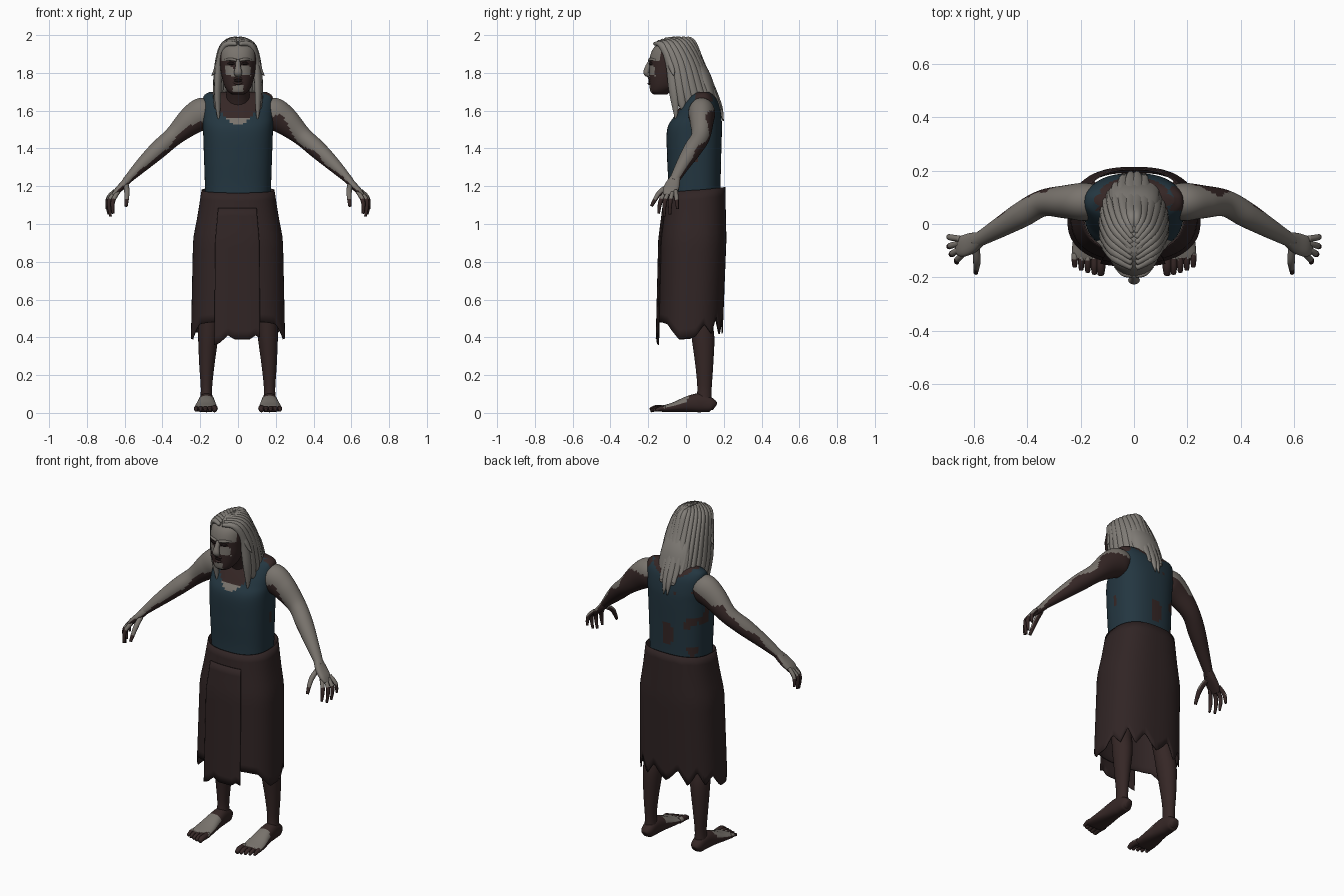
import bpy, bmesh, math
from mathutils import Vector, noise


def material(name, rgb):
    m = bpy.data.materials.new(name)
    m.diffuse_color = (*rgb, 1)
    return m


SKIN = material("grey skin", (0.19, 0.172, 0.152))
GRIME = material("dark brown grime", (0.036, 0.020, 0.019))
HAIR = material("grey hair", (0.22, 0.205, 0.185))
BLUE = material("dark blue cloth", (0.017, 0.037, 0.052))
CLOTH = material("dark brown cloth", (0.030, 0.018, 0.018))
DARK = material("near black", (0.010, 0.006, 0.006))


def spline(pts, k):
    """Catmull-Rom through tuples of any length."""
    p = [pts[0]] + list(pts) + [pts[-1]]
    out = []
    for i in range(1, len(p) - 2):
        for j in range(k):
            t = j / k
            out.append([0.5 * (2 * b + (c - a) * t + (2 * a - 5 * b + 4 * c - d) * t * t
                               + (3 * b - a - 3 * c + d) * t ** 3)
                        for a, b, c, d in zip(*p[i - 1:i + 3])])
    return out + [list(pts[-1])]


def finish(name, bm, mats, rule=None, thick=0):
    bmesh.ops.recalc_face_normals(bm, faces=bm.faces)
    bm.normal_update()
    for f in bm.faces:
        f.smooth = True
        if rule:
            f.material_index = rule(f.calc_center_median(), f.normal)
    me = bpy.data.meshes.new(name)
    bm.to_mesh(me)
    bm.free()
    ob = bpy.data.objects.new(name, me)
    bpy.context.collection.objects.link(ob)
    for m in mats:
        me.materials.append(m)
    if thick:
        s = ob.modifiers.new("thickness", "SOLIDIFY")
        s.thickness = thick
    return ob


def sgnpow(v, e):
    return math.copysign(abs(v) ** e, v)


def skin_rings(bm, rings, closed=True, caps=True):
    vs = [[bm.verts.new(p) for p in r] for r in rings]
    n = len(vs[0])
    for a, b in zip(vs, vs[1:]):
        for i in range(n if closed else n - 1):
            j = (i + 1) % n
            bm.faces.new((a[i], a[j], b[j], b[i]))
    if caps:
        bm.faces.new(vs[0])
        bm.faces.new(vs[-1])


def tube(name, pts, mats, rule=None, hint=(0, 1, 0), n=20, k=6, power=2.0):
    """Loft of oval sections: each point is x, y, z, half width along hint, other half width."""
    pts = spline(pts, k)
    rings = []
    for i, p in enumerate(pts):
        c = Vector(p[:3])
        t = (Vector(pts[min(i + 1, len(pts) - 1)][:3]) - Vector(pts[max(i - 1, 0)][:3])).normalized()
        a = Vector(hint)
        a = (a - t * a.dot(t)).normalized()
        b = t.cross(a)
        e = 2 / power
        rings.append([c + a * max(p[3], .002) * sgnpow(math.cos(w), e) + b * max(p[4], .002) * sgnpow(math.sin(w), e)
                      for w in (2 * math.pi * j / n for j in range(n))])
    bm = bmesh.new()
    skin_rings(bm, rings)
    return finish(name, bm, mats, rule)


def stack(name, rows, mats, rule=None, **kw):
    """Upright loft: rows of z, centre y, half width x, half depth y; sections stay level."""
    n, k, e = kw.get("n", 48), kw.get("k", 6), 2 / kw.get("power", 2.0)
    rings = []
    for z, cy, rx, ry in spline(rows, k):
        rings.append([(rx * sgnpow(math.cos(w), e), cy + ry * sgnpow(math.sin(w), e), z)
                      for w in (2 * math.pi * j / n for j in range(n))])
    bm = bmesh.new()
    skin_rings(bm, rings)
    return finish(name, bm, mats, rule)


# Torso wearing a sleeveless top: low neckline in front, stains behind
def torso_rule(c, n):
    x = abs(c.x)
    neck = c.z > 1.525 + 9 * x * x if c.y < 0.08 else c.z > 1.64 + 3 * x * x
    if neck and x < 0.125:
        return 1 if c.z < 1.56 and x < 0.08 else 2
    stain = noise.noise(c * 9 + Vector((3, 1, 0))) > 0.38 and c.y > 0.05
    return 2 if stain else 0


stack("torso_top", [(1.08, .045, .172, .14), (1.2, .045, .175, .138), (1.35, .043, .18, .143),
                    (1.5, .045, .185, .145), (1.57, .062, .187, .125), (1.64, .078, .187, .095),
                    (1.68, .085, .18, .065), (1.7, .09, .15, .035)],
      [BLUE, SKIN, GRIME], torso_rule, power=2.5, n=72, k=7)
tube("neck", [(0, .07, 1.58, .075, .075), (0, .02, 1.68, .062, .06), (0, -.06, 1.82, .06, .06)],
     [GRIME], hint=(1, 0, 0))


# Head with grimy eye sockets and beard area
def face_rule(c, n):
    x, w = abs(c.x), 0.012 * noise.noise(c * 25)
    z = c.z + w
    if z > 1.868 and x < 0.085 or 1.785 < z < 1.832 and x < 0.068 or 1.70 < z < 1.735 and x < 0.028:
        return 0
    return 1


stack("head", [(1.685, -.135, .03, .035), (1.70, -.135, .052, .053), (1.73, -.115, .072, .078),
               (1.78, -.10, .086, .094), (1.83, -.085, .094, .108), (1.88, -.075, .099, .117),
               (1.93, -.07, .092, .103), (1.97, -.065, .06, .065)],
      [SKIN, GRIME], face_rule, power=2.2)
tube("nose", [(0, -.185, 1.865, .012, .012), (0, -.202, 1.83, .015, .015), (0, -.21, 1.80, .022, .016),
              (0, -.193, 1.785, .014, .01)], [SKIN], hint=(1, 0, 0), n=14)
tube("mouth", [(-.035, -.178, 1.755, .004, .004), (0, -.194, 1.76, .009, .006), (.035, -.178, 1.755, .004, .004)],
     [DARK], hint=(0, 0, 1), n=10)
for z in (1.774, 1.743):
    tube("lip", [(-.036, -.176, 1.758, .004, .006), (0, -.194, z, .007, .009), (.036, -.176, 1.758, .004, .006)],
         [GRIME], hint=(0, 0, 1), n=10)


# Skirt surface as a function of angle and height
def skirt_point(w, z, off=0.0):
    rows = [(1.2, .052, .19, .156), (1.05, .045, .213, .166), (.92, .038, .238, .176), (.36, .02, .25, .172)]
    for a, b in zip(rows, rows[1:]):
        if z >= b[0] or b is rows[-1]:
            t = (a[0] - z) / (a[0] - b[0])
            cy, rx, ry = (a[i] + (b[i] - a[i]) * t for i in (1, 2, 3))
            break
    e = 2 / 2.5
    return (rx + off) * sgnpow(math.cos(w), e), cy + (ry + off) * sgnpow(math.sin(w), e), z


def lerp_table(tab, x):
    for (a, u), (b, v) in zip(tab, tab[1:]):
        if a <= x <= b:
            return u + (v - u) * (x - a) / (b - a)
    return tab[-1][1]


def panel(name, a0, a1, n, top, hem, off, closed):
    rings = []
    for r in range(17):
        row = []
        for j in range(n):
            d = a0 + (a1 - a0) * j / (n if closed else n - 1)
            hi = top(d)
            row.append(skirt_point(math.radians(d), hi + (lerp_table(hem, d) - hi) * r / 16, off))
        rings.append(row)
    bm = bmesh.new()
    skin_rings(bm, rings, closed, False)
    return finish(name, bm, [CLOTH], thick=0.006)


HEM = [(-180, .39), (-165, .39), (-142, .47), (-120, .48), (-60, .48), (-40, .47), (-15, .39), (5, .40),
       (20, .47), (36, .42), (48, .51), (62, .42), (76, .5), (90, .42), (104, .5), (118, .41),
       (134, .5), (148, .42), (164, .47), (180, .39)]
panel("skirt", -180, 180, 120, lambda d: 1.18 + .015 * math.sin(math.radians(d)), HEM, 0, True)
panel("front_flap", -114, -68, 24, lambda d: 1.085,
      [(-114, .36), (-107, .37), (-98, .41), (-92, .39), (-80, .39), (-74, .41), (-68, .40)], .009, False)


# Limbs, made once per side
def arm_rule(c, n):
    spot = (Vector((abs(c.x), c.y, c.z)) - Vector((.32, .125, 1.5))).length < .036
    return 1 if spot or n.z - .25 * n.y + .55 * noise.noise(c * 8) < 0.0 else 0


def hand_rule(c, n):
    return 0 if n.z + .3 * abs(n.x) + .3 * noise.noise(c * 20) > 0.1 and c.z > 1.13 else 1


def foot_rule(c, n):
    return 0 if n.z > .25 and -.13 + .03 * noise.noise(c * 30) < c.y < .01 else 1


FINGERS = [("thumb", (.592, -.085, 1.205), (.588, -.14, 1.165), (.592, -.183, 1.095)),
           ("index_finger", (.635, -.108, 1.17), (.662, -.135, 1.12), (.662, -.145, 1.055)),
           ("middle_finger", (.648, -.092, 1.165), (.682, -.112, 1.12), (.675, -.115, 1.04)),
           ("ring_finger", (.655, -.072, 1.165), (.69, -.083, 1.12), (.684, -.085, 1.05)),
           ("little_finger", (.652, -.055, 1.175), (.688, -.05, 1.135), (.694, -.045, 1.08))]

for s in (-1, 1):
    side = "left_" if s > 0 else "right_"

    def limb(name, pts, *a, **k):
        return tube(side + name, [(s * p[0], *p[1:]) for p in pts], *a, **k)

    limb("arm", [(.13, .085, 1.60, .06, .06), (.185, .083, 1.585, .071, .085), (.25, .083, 1.545, .063, .075),
                 (.34, .078, 1.465, .05, .052), (.42, .035, 1.395, .048, .048), (.50, -.012, 1.32, .038, .038),
                 (.575, -.055, 1.245, .028, .024), (.592, -.064, 1.225, .028, .022)],
         [SKIN, GRIME], arm_rule, n=36, k=10)
    limb("palm", [(.575, -.055, 1.245, .026, .022), (.605, -.07, 1.21, .038, .02), (.64, -.083, 1.175, .04, .017),
                  (.66, -.088, 1.15, .03, .012)], [SKIN, GRIME], hand_rule, power=2.5)
    for name, a, b, c in FINGERS:
        r = .014 if name == "thumb" else .0115
        limb(name, [(*a, r, r), (*b, r, r), (*c, r * .6, r * .6)], [SKIN, GRIME], hand_rule, n=12)
    limb("leg", [(.10, .05, 1.0, .075, .08), (.125, .06, .75, .07, .075), (.15, .075, .52, .058, .058),
                 (.158, .09, .4, .06, .053), (.165, .097, .25, .047, .04), (.167, .098, .13, .038, .03),
                 (.167, .095, .06, .042, .034)], [GRIME], n=28)
    limb("foot", [(.165, .152, .03, .018, .02), (.166, .135, .04, .034, .036), (.167, .08, .053, .04, .05),
                  (.167, .02, .048, .046, .044), (.17, -.06, .031, .058, .027), (.172, -.115, .022, .061, .018),
                  (.172, -.135, .019, .056, .012)], [SKIN, GRIME], foot_rule, hint=(1, 0, 0), n=28, power=2.4)
    for i in range(5):
        x, y, r = .124 + .0245 * i, (-.19, -.187, -.18, -.172, -.16)[i], (.017, .013, .0125, .012, .012)[i]
        limb("toe", [(x, -.11, .024, r, r), (x, y + .03, .024, r, r), (x, y, .014, r * .7, r * .7)],
             [SKIN, GRIME], foot_rule, hint=(1, 0, 0), n=12)
    # Eyes, brows and ears
    limb("eye", [(.018, -.193, 1.848, .004, .004), (.038, -.186, 1.85, .008, .007), (.058, -.168, 1.847, .004, .004)],
         [DARK], hint=(0, 0, 1), n=10)
    limb("brow", [(.008, -.193, 1.866, .007, .008), (.04, -.187, 1.872, .008, .009), (.07, -.158, 1.868, .005, .006)],
         [SKIN], hint=(0, 0, 1), n=10)

    # Hair locks swept from the centre parting, over the skull and down the back
    COUNT = 9
    for i in range(COUNT):
        t = i / (COUNT - 1)
        phi = math.radians(-22 + 108 * t)
        cx, sy = math.cos(phi), math.sin(phi)
        y0 = -.165 + .15 * t
        z0 = 1.983 - 2.6 * (y0 + .06) ** 2
        end = 1.545 + .035 * ((i * 2) % 3) * (i != COUNT - 1)
        limb("hair_lock", [(.008, y0, z0, .01, .01),
                           (.07 * cx + .004, (y0 - .04 + .12 * sy) / 2, 1.945 + .02 * t, .02, .017),
                           (.102 * cx + .003, -.04 + .12 * sy, 1.855, .026, .018),
                           (.112 * cx + .003, -.012 + .15 * sy, 1.72, .027, .018),
                           (.11 * cx + .004, .008 + .172 * sy, 1.62, .018, .013),
                           (.105 * cx + .005, .015 + .183 * sy, end, .003, .003)],
             [HAIR], hint=(-sy, cx, .01), n=12, k=5)
    limb("hair_flick", [(.09, -.09, 1.90, .014, .012), (.108, -.08, 1.85, .018, .012), (.122, -.07, 1.81, .012, .01),
                        (.14, -.065, 1.785, .002, .002)], [HAIR], n=10)

# Scalp under the locks and the sheet of hair behind the neck
stack("scalp", [(1.80, -.01, .08, .07), (1.86, -.02, .10, .09), (1.92, -.038, .094, .098),
                (1.965, -.05, .068, .085), (1.987, -.055, .03, .05)], [HAIR], n=32)
tube("back_hair", [(0, .02, 1.88, .08, .05), (0, .085, 1.77, .095, .05), (0, .13, 1.66, .095, .035),
                   (0, .165, 1.59, .08, .015)], [HAIR], hint=(1, 0, 0), n=24)
